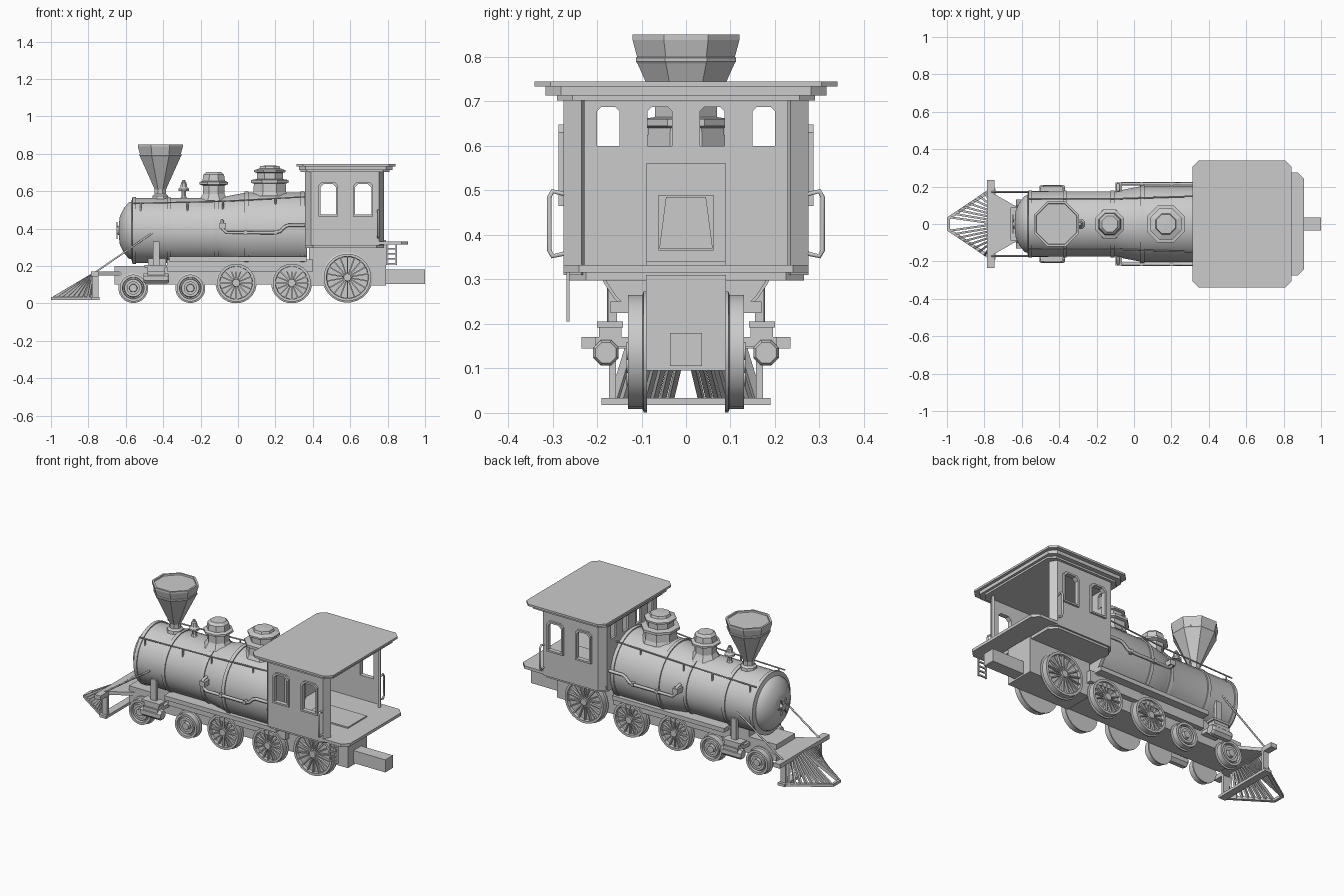
import bpy, bmesh
from math import pi, cos, sin, sqrt
from mathutils import Matrix, Vector

if "Cube" in bpy.data.objects:
    bpy.data.objects.remove(bpy.data.objects["Cube"])

def finish(name, bm, smooth=False):
    bmesh.ops.remove_doubles(bm, verts=bm.verts, dist=1e-5)
    bmesh.ops.recalc_face_normals(bm, faces=bm.faces)
    me = bpy.data.meshes.new(name)
    bm.to_mesh(me)
    bm.free()
    ob = bpy.data.objects.new(name, me)
    bpy.context.collection.objects.link(ob)
    if smooth:
        bpy.context.view_layer.objects.active = ob
        ob.select_set(True)
        bpy.ops.object.shade_smooth_by_angle(angle=0.6)
        ob.select_set(False)
    return ob

def box(name, x0, x1, y0, y1, z0, z1):
    bm = bmesh.new()
    c = Vector((x0 + x1, y0 + y1, z0 + z1)) / 2
    bmesh.ops.create_cube(bm, size=1, matrix=Matrix.Translation(c) @ Matrix.Diagonal((x1 - x0, abs(y1 - y0), z1 - z0, 1)))
    return finish(name, bm)

def place(axis, a, b, h):
    return {'X': (h, a, b), 'Y': (a, h, b), 'Z': (a, b, h)}[axis]

def lathe(name, profile, loc, axis='Z', n=8, smooth=False):
    """Spin (radius, height) points round an axis; flats face the axes."""
    bm = bmesh.new()
    rings = []
    for r, h in profile:
        ring = []
        for i in range(n):
            a = 2 * pi * (i + .5) / n
            ring.append(bm.verts.new(Vector(place(axis, r * cos(a), r * sin(a), h)) + Vector(loc)))
        rings.append(ring)
    for p, q in zip(rings, rings[1:]):
        for i in range(n):
            j = (i + 1) % n
            bm.faces.new((p[i], p[j], q[j], q[i]))
    return finish(name, bm, smooth)

def prism(name, pts, axis, h0, h1):
    bm = bmesh.new()
    f = bm.faces.new([bm.verts.new(place(axis, a, b, h0)) for a, b in pts])
    ext = bmesh.ops.extrude_face_region(bm, geom=[f])
    vs = [v for v in ext['geom'] if isinstance(v, bmesh.types.BMVert)]
    bmesh.ops.translate(bm, verts=vs, vec=place(axis, 0, 0, h1 - h0))
    return finish(name, bm)

def bar(name, p, q, w, h):
    p, q = Vector(p), Vector(q)
    bm = bmesh.new()
    m = Matrix.Translation((p + q) / 2) @ (q - p).to_track_quat('X', 'Z').to_matrix().to_4x4()
    bmesh.ops.create_cube(bm, size=1, matrix=m @ Matrix.Diagonal(((q - p).length, w, h, 1)))
    return finish(name, bm)

def pipe(name, pts, r):
    cu = bpy.data.curves.new(name, 'CURVE')
    cu.dimensions = '3D'
    cu.bevel_depth, cu.bevel_resolution, cu.use_fill_caps = r, 1, True
    sp = cu.splines.new('POLY')
    sp.points.add(len(pts) - 1)
    for sp_p, p in zip(sp.points, pts):
        sp_p.co = (*p, 1)
    ob = bpy.data.objects.new(name, cu)
    bpy.context.collection.objects.link(ob)

def chamfered(x0, x1, w, c):
    return [(x0, w - c), (x0 + c, w), (x1 - c, w), (x1, w - c), (x1, c - w), (x1 - c, -w), (x0 + c, -w), (x0, c - w)]

def arch(a0, a1, b0, b1, c=.018):
    return [(a0, b0), (a1, b0), (a1, b1 - c), (a1 - c, b1), (a0 + c, b1), (a0, b1 - c)]

def cut(ob, cutter):
    cutter.hide_render = cutter.hide_viewport = True
    m = ob.modifiers.new('cut', 'BOOLEAN')
    m.operation, m.object, m.solver = 'DIFFERENCE', cutter, 'EXACT'

# Boiler, smokebox door and bands
Z = .39
lathe('boiler', [(0, -.637), (.05, -.635), (.075, -.632), (.12, -.61), (.15, -.585), (.155, -.57), (.175, -.565),
                 (.175, -.1), (.178, -.09), (.203, .04), (.203, .37), (0, .37)], (0, 0, Z), 'X', 32, True)
for x, r in ((-.555, .175), (-.37, .175), (-.115, .175), (.045, .203), (.345, .203)):
    lathe('boiler_band', [(r - .01, x - .01), (r + .006, x - .01), (r + .006, x + .01), (r - .01, x + .01)], (0, 0, Z), 'X', 32, True)
lathe('door_hub', [(0, -.65), (.02, -.65), (.03, -.63), (0, -.63)], (0, 0, Z), 'X', 12)
for a in (0, pi / 3, 2 * pi / 3):
    d = Vector((0, cos(a), sin(a))) * .05
    bar('door_handle', Vector((-.647, 0, Z)) - d, Vector((-.647, 0, Z)) + d, .007, .007)

# Chimney, bell and domes
lathe('chimney', [(0, .55), (.05, .55), (.045, .575), (.033, .585), (.033, .61), (.118, .785), (.122, .79), (.122, .798),
                  (.119, .8), (.13, .838), (.13, .85), (.118, .85), (.116, .842), (0, .842)], (-.415, 0, 0))
lathe('bell', [(0, .55), (.02, .56), (.012, .575), (.012, .6), (.03, .602), (.03, .612), (.02, .622), (.016, .645),
               (.01, .65), (.008, .66), (0, .66)], (-.29, 0, 0))
lathe('sand_dome', [(0, .53), (.085, .55), (.068, .575), (.062, .585), (.062, .63), (.083, .637), (.083, .648), (.065, .655),
                    (.06, .688), (.045, .702), (0, .702)], (-.13, 0, 0))
lathe('steam_dome', [(0, .56), (.105, .575), (.095, .595), (.092, .64), (.108, .645), (.108, .66), (.075, .665), (.075, .698),
                     (.09, .702), (.09, .712), (.06, .722), (.055, .735), (0, .738)], (.17, 0, 0))

# Frame, running board, saddle and rear drawbar
box('main_frame', -.66, .79, -.088, .088, .1, .2)
box('upper_frame', -.38, .4, -.12, .12, .17, .235)
box('running_board', -.37, .37, -.17, .17, .225, .25)
box('rear_frame', .38, .79, -.09, .09, .095, .31)
box('drawbar', .75, 1, -.036, .036, .105, .18)
box('smokebox_saddle', -.48, -.385, -.09, .09, .15, .26)

# Front platform, buffer beam and cowcatcher
prism('front_platform', [(-.755, -.165), (-.755, .165), (-.62, .088), (-.62, -.088)], 'Z', .15, .17)
box('buffer_beam', -.785, -.745, -.235, .235, .145, .171)
box('catcher_back_beam', -.785, -.74, -.19, .19, .018, .034)
bar('catcher_nose', (-.992, -.035, .026), (-.992, .035, .026), .016, .016)
for s in (-1, 1):
    bar('catcher_rim', (-.765, s * .182, .026), (-.992, s * .03, .026), .018, .016)
    box('catcher_post', -.78, -.745, s * .165 - .008, s * .165 + .008, .03, .15)
    for i in range(8):
        t = (i + .3) / 8
        bar('catcher_slat', (-.77, s * .135 * t, .155), (-.992 + .215 * t, s * (.03 + .145 * t), .028), .011, .02)

# Wheels: flanged disc, hub and spokes
def wheel(name, x, z, rf, spokes):
    for s in (-1, 1):
        r = rf - .008
        lathe(name, [(0, s * .088), (rf, s * .088), (rf, s * .095), (r, s * .098), (r, s * .13), (r - .014, s * .13),
                     (r - .016, s * .112), (.022, s * .112), (.02, s * .134), (0, s * .134)], (x, 0, z), 'Y', 24, True)
        if not spokes:
            lathe(name + '_ring', [(r * .45, s * .11), (r * .7, s * .11), (r * .65, s * .128), (r * .45, s * .128)], (x, 0, z), 'Y', 24)
            continue
        bm = bmesh.new()
        for i in range(spokes):
            bmesh.ops.create_cube(bm, size=1, matrix=Matrix.Translation((x, s * .117, z)) @ Matrix.Rotation(2 * pi * i / spokes, 4, 'Y')
                                  @ Matrix.Translation((0, 0, r / 2)) @ Matrix.Diagonal((.007, .016, r - .02, 1)))
        finish(name + '_spokes', bm)

for x in (-.01, .287):
    wheel('driving_wheel', x, .11, .11, 16)
wheel('rear_wheel', .585, .139, .135, 18)
for x in (-.56, -.255):
    wheel('leading_wheel', x, .082, .08, 0)

# Parts mirrored on both sides of the boiler
for s in (-1, 1):
    lathe('steam_cylinder', [(0, -.505), (.025, -.505), (.031, -.495), (.031, -.38), (.025, -.37), (0, -.37)], (0, s * .18, .135), 'X', 8)
    box('steam_chest', -.485, -.39, s * .085, s * .205, .148, .17)
    box('valve_box', -.485, -.39, s * .145, s * .195, .17, .195)
    box('valve_cap', -.5, -.38, s * .142, s * .2, .192, .205)
    box('valve_pipe', -.455, -.42, s * .155, s * .175, .2, .33)
    pipe('brace_rod', [(-.765, s * .172, .165), (-.46, s * .172, .375)], .005)
    pipe('boiler_rail', [(-.56, s * .135, .535), (-.1, s * .135, .545), (.36, s * .15, .57)], .004)
    for x, y, z in ((-.52, .135, .535), (-.27, .135, .54), (-.08, .135, .545), (.2, .143, .56)):
        pipe('rail_stanchion', [(x, s * y, z), (x, s * y, z - .05)], .005)
    pipe('feed_pipe', [(-.085, s * .175, .44), (-.085, s * .21, .435), (-.08, s * .213, .395), (-.06, s * .215, .378),
                       (.2, s * .215, .378), (.225, s * .215, .385), (.25, s * .215, .41), (.27, s * .215, .418), (.37, s * .215, .418)], .009)
    box('feed_valve', -.1, -.065, s * .17, s * .222, .4, .43)
    for x in (.04, .2):
        box('pipe_bracket', x - .008, x + .008, s * .18, s * .225, .368, .39)
    pipe('cab_handrail', [(.75, s * .265, .36), (.75, s * .3, .352), (.75, s * .307, .365), (.75, s * .307, .485),
                          (.75, s * .3, .498), (.75, s * .265, .49)], .006)

# Cab floor, open-backed walls and layered roof
prism('cab_floor', chamfered(.36, .91, .275, .035), 'Z', .315, .332)
prism('cab_underside', chamfered(.36, .78, .265, .04), 'Z', .297, .316)
outer = [(.78, .235), (.755, .275), (.39, .275), (.357, .235)]
inner = [(.372, .228), (.397, .26), (.748, .26), (.768, .228)]
flip = lambda pts: [(x, -y) for x, y in reversed(pts)]
walls = prism('cab_walls', outer + flip(outer) + flip(inner) + inner, 'Z', .31, .712)
for x0, x1 in ((.44, .525), (.625, .713)):
    cutter = prism('side_window_cutter', arch(x0, x1, .475, .638), 'Y', -.4, .4)
    cut(walls, cutter)
    for s in (-1, 1):
        frame = prism('window_frame', arch(x0 - .01, x1 + .01, .465, .648), 'Y', s * .27, s * .287)
        cut(frame, cutter)
for s in (-1, 1):
    for y0, y1 in ((.15, .2), (.032, .086)):
        a, b = sorted((s * y0, s * y1))
        cut(walls, prism('front_window_cutter', arch(a, b, .6, .688, .01), 'X', .34, .42))
prism('roof_lower', chamfered(.335, .81, .29, .035), 'Z', .702, .715)
prism('roof_middle', chamfered(.325, .825, .316, .035), 'Z', .713, .735)
prism('roof_top', chamfered(.312, .842, .34, .035), 'Z', .733, .745)

# Firebox door on the cab front wall, and floor plate
box('firebox_panel', .365, .385, -.09, .09, .33, .56)
box('firebox_frame', .38, .395, -.062, .062, .365, .49)
prism('firebox_door', [(-.06, .37), (.06, .37), (.045, .485), (-.045, .485)], 'X', .39, .41)
box('floor_plate', .5, .79, -.09, .09, .33, .34)

# Step ladder on the front side only
for x in (.795, .845):
    box('ladder_rail', x - .004, x + .004, -.269, -.262, .205, .325)
for i in range(4):
    box('ladder_rung', .795, .845, -.269, -.262, .208 + i * .027, .216 + i * .027)
